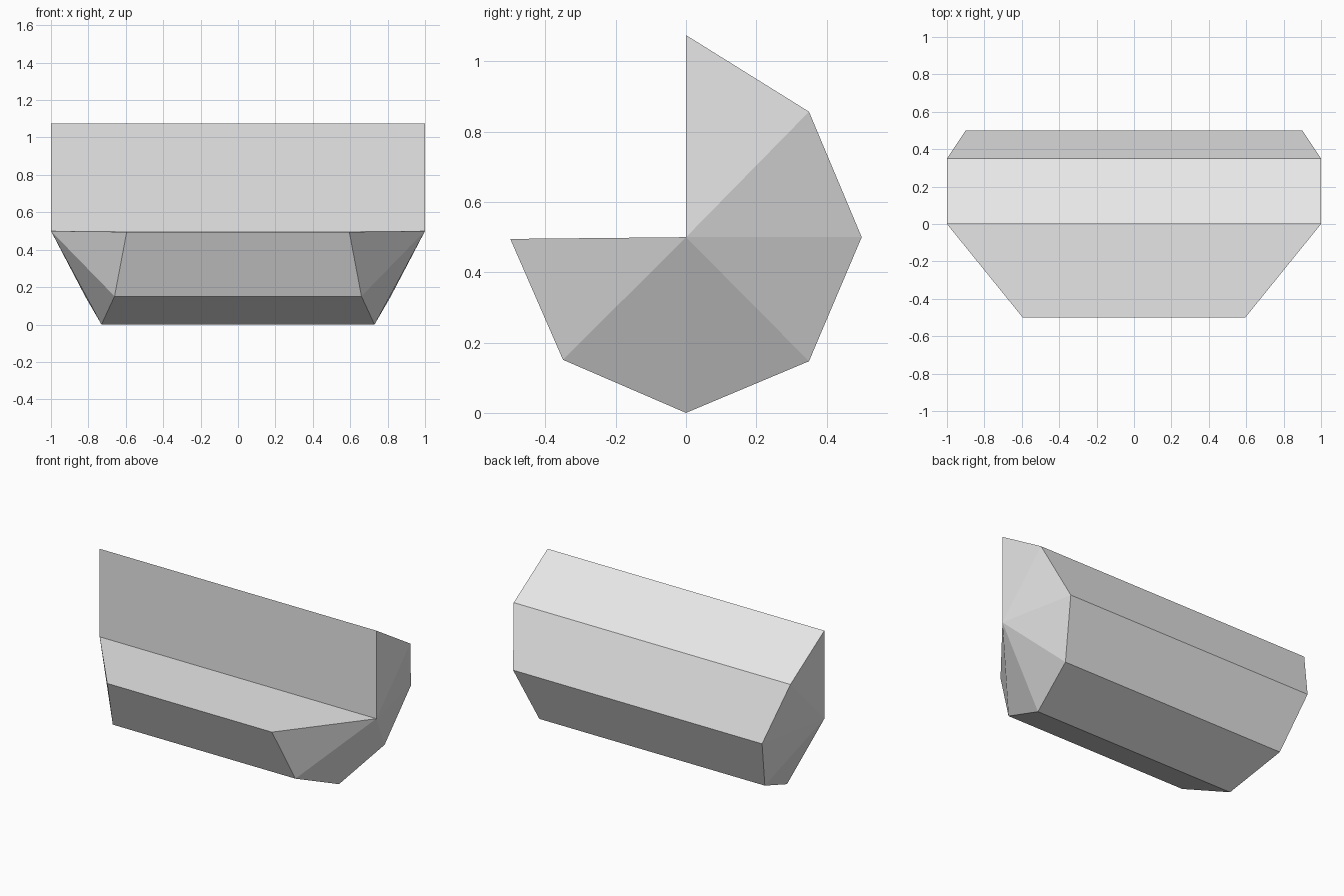
import bpy
import bmesh

cube = bpy.data.objects.get("Cube")
if cube:
    bpy.data.objects.remove(cube, do_unlink=True)

# Single plain grey
grey = bpy.data.materials.new("light grey")
grey.use_nodes = True
colour = (0.8, 0.8, 0.8, 1.0)
grey.diffuse_color = colour
grey.node_tree.nodes["Principled BSDF"].inputs["Base Color"].default_value = colour

# Side outline, from the top of the wall round the back and under to the front:
# half width, y, z
hub = (1.0, 0.0, 0.5)
outline = [
    (1.0, 0.0, 1.075),
    (1.0, 0.35, 0.857),
    (0.9, 0.5, 0.5),
    (0.815, 0.35, 0.147),
    (0.73, 0.0, 0.0),
    (0.66, -0.35, 0.151),
    (0.595, -0.5, 0.495),
]

bm = bmesh.new()


def side(sign):
    return [bm.verts.new((sign * w, y, z)) for w, y, z in [hub] + outline]


left, right = side(1), side(-1)
count = len(left)

# Long panels: back, underside, front, then ledge and upright wall at the hub
for i in range(count):
    j = (i + 1) % count
    bm.faces.new((left[i], left[j], right[j], right[i]))

# Fanned triangular end caps
for ring in (left, right):
    for i in range(1, count - 1):
        bm.faces.new((ring[0], ring[i], ring[i + 1]))

bmesh.ops.recalc_face_normals(bm, faces=bm.faces)
mesh = bpy.data.meshes.new("faceted_body")
bm.to_mesh(mesh)
bm.free()
mesh.materials.append(grey)
body = bpy.data.objects.new("faceted_body", mesh)
bpy.context.collection.objects.link(body)
